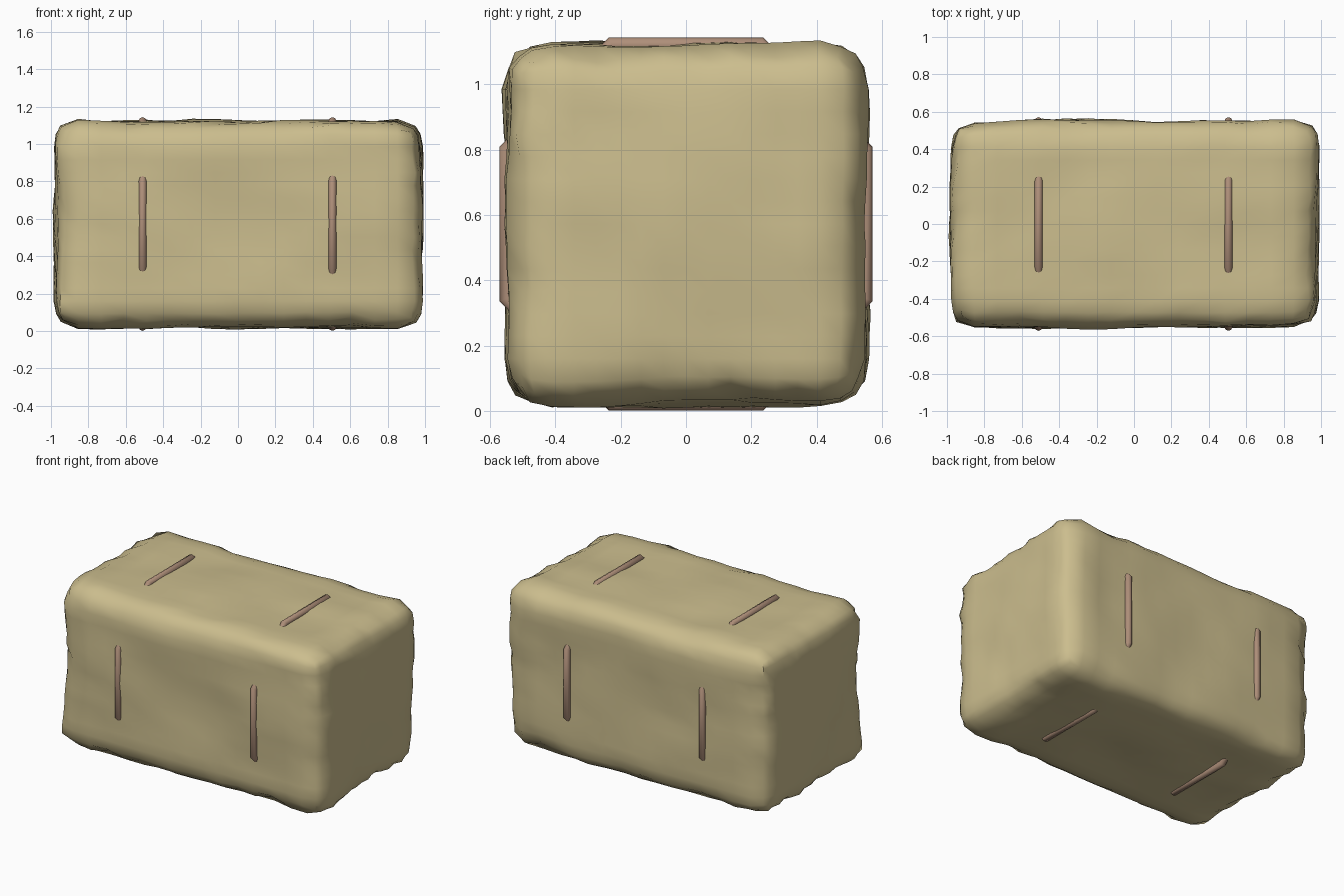
import bpy
import bmesh
import math
from mathutils import Vector, Matrix, noise

if "Cube" in bpy.data.objects:
    bpy.data.objects.remove(bpy.data.objects["Cube"], do_unlink=True)

CENTRE = Vector((0, 0, 0.572))


def make_material(name, colour):
    mat = bpy.data.materials.new(name)
    mat.use_nodes = True
    mat.diffuse_color = (*colour, 1)
    bsdf = mat.node_tree.nodes["Principled BSDF"]
    bsdf.inputs["Base Color"].default_value = (*colour, 1)
    bsdf.inputs["Roughness"].default_value = 0.9
    return mat


def finish(bm, name, mat, angle):
    bmesh.ops.recalc_face_normals(bm, faces=bm.faces)
    mesh = bpy.data.meshes.new(name)
    bm.to_mesh(mesh)
    bm.free()
    mesh.materials.append(mat)
    obj = bpy.data.objects.new(name, mesh)
    obj.location = CENTRE
    bpy.context.collection.objects.link(obj)
    bpy.ops.object.select_all(action="DESELECT")
    obj.select_set(True)
    bpy.context.view_layer.objects.active = obj
    bpy.ops.object.shade_smooth_by_angle(angle=math.radians(angle))
    return obj


def make_bale(mat):
    half = Vector((0.975, 0.548, 0.55))
    radius = 0.13
    bm = bmesh.new()
    bmesh.ops.create_cube(bm, size=2)
    bmesh.ops.subdivide_edges(bm, edges=bm.edges, cuts=15, use_grid_fill=True)
    for v in bm.verts:
        # Round the box off by pushing out from a smaller inner box
        p = Vector([c * h for c, h in zip(v.co, half)])
        core = Vector([max(radius - h, min(h - radius, c)) for c, h in zip(p, half)])
        normal = (p - core).normalized()
        # Faces stay nearly flat while the edges and corners are ragged
        edge = 1 - max(abs(c) for c in normal)
        lump = noise.noise(p * 2.6 + Vector((3, 7, 1))) * 0.022
        ragged = noise.noise(p * 9) * (0.008 + 0.07 * edge)
        v.co = core + normal * (radius + lump + ragged)
    return finish(bm, "hay_bale", mat, 50)


def make_twine(name, x, mat, sides=8, around=8):
    # Eight-sided loop whose corners sink into the bale
    major = 0.549 / math.cos(math.pi / sides)
    bm = bmesh.new()
    rings = []
    for i in range(sides):
        turn = Matrix.Rotation(math.tau * (i + 0.5) / sides, 3, "X")
        ring = []
        for j in range(around):
            a = math.tau * j / around
            point = Vector((0.022 * math.cos(a), major + 0.024 * math.sin(a), 0))
            ring.append(bm.verts.new(turn @ point))
        rings.append(ring)
    for i, ring in enumerate(rings):
        after = rings[(i + 1) % sides]
        for j in range(around):
            k = (j + 1) % around
            bm.faces.new((ring[j], ring[k], after[k], after[j]))
    obj = finish(bm, name, mat, 50)
    obj.location.x = x
    return obj


straw = make_material("straw", (0.60, 0.51, 0.27))
twine = make_material("twine_brown", (0.42, 0.27, 0.19))

make_bale(straw)
make_twine("left_twine", 0.505, twine)
make_twine("right_twine", -0.51, twine)
